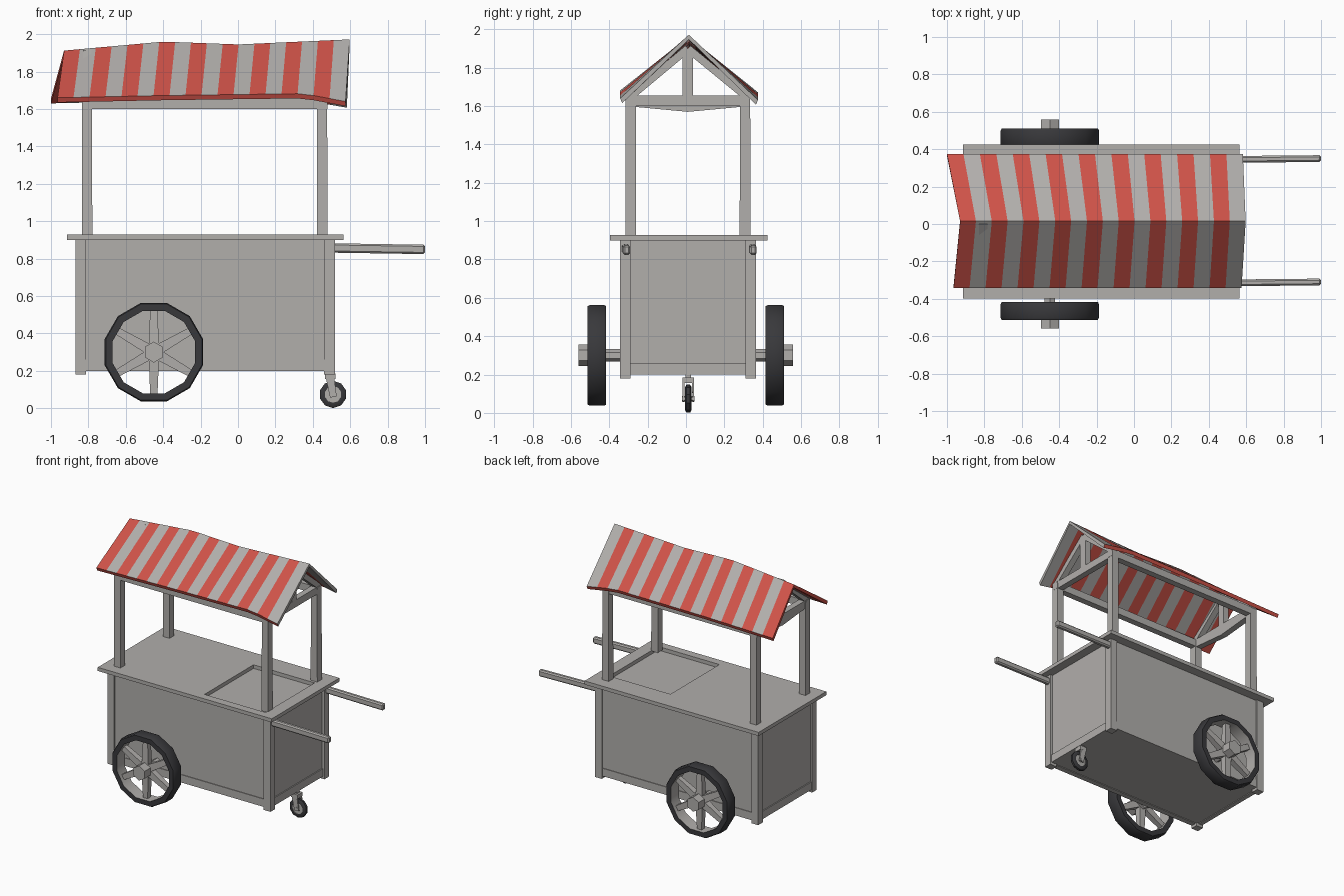
import bpy, bmesh, math
from mathutils import Vector, Matrix

if "Cube" in bpy.data.objects:
    bpy.data.objects.remove(bpy.data.objects["Cube"])


def material(name, r, g, b):
    m = bpy.data.materials.new(name)
    m.use_nodes = True
    m.diffuse_color = (r, g, b, 1)
    m.node_tree.nodes["Principled BSDF"].inputs["Base Color"].default_value = (r, g, b, 1)
    return m


WOOD = material("pale_grey_wood", 0.44, 0.425, 0.41)
RED = material("awning_red", 0.62, 0.085, 0.065)
RUBBER = material("dark_rubber", 0.04, 0.04, 0.044)


def finish(name, bm, *mats):
    bmesh.ops.recalc_face_normals(bm, faces=bm.faces)
    mesh = bpy.data.meshes.new(name)
    bm.to_mesh(mesh)
    bm.free()
    for m in mats:
        mesh.materials.append(m)
    ob = bpy.data.objects.new(name, mesh)
    bpy.context.collection.objects.link(ob)
    return ob


def box(name, x, y, z, mat=WOOD):
    """Box from (low, high) pairs."""
    bm = bmesh.new()
    bmesh.ops.create_cube(bm, size=1)
    for v in bm.verts:
        v.co = [a + (b - a) * (c + 0.5) for (a, b), c in zip((x, y, z), v.co)]
    return finish(name, bm, mat)


def bar(name, start, end, wide, deep, taper=1.0, mat=WOOD):
    """Square bar between two points; wide is measured along y where possible."""
    start, end = Vector(start), Vector(end)
    along = (end - start).normalized()
    side = Vector((0, 1, 0)) if abs(along.y) < 0.5 else Vector((1, 0, 0))
    other = along.cross(side).normalized()
    bm = bmesh.new()
    bmesh.ops.create_cube(bm, size=1)
    for v in bm.verts:
        a, b, c = v.co
        k = taper if c > 0 else 1
        v.co = start.lerp(end, c + 0.5) + side * a * wide * k + other * b * deep * k
    return finish(name, bm, mat)


def cylinder_y(name, x, z, y, radius, sides, mat=WOOD):
    bm = bmesh.new()
    bmesh.ops.create_cone(bm, cap_ends=True, segments=sides, radius1=radius,
                          radius2=radius, depth=abs(y[1] - y[0]))
    turn = Matrix.Rotation(math.pi / 2, 4, 'X')
    bm.transform(Matrix.Translation((x, sum(y) / 2, z)) @ turn)
    return finish(name, bm, mat)


def ring(name, x, y, z, profile, sides, inner_edge):
    """Lathe a closed (radius, offset) profile about the y axis."""
    bm = bmesh.new()
    loops = []
    for i in range(sides):
        a = math.tau * (i + 0.5) / sides
        loops.append([bm.verts.new((x + r * math.cos(a), y + o, z + r * math.sin(a)))
                      for r, o in profile])
    n = len(profile)
    for i in range(sides):
        p, q = loops[i], loops[(i + 1) % sides]
        for j in range(n):
            k = (j + 1) % n
            f = bm.faces.new((p[j], p[k], q[k], q[j]))
            f.material_index = int(j == inner_edge)
    ob = finish(name, bm, RUBBER, WOOD)
    bpy.ops.object.select_all(action='DESELECT')
    ob.select_set(True)
    bpy.context.view_layer.objects.active = ob
    bpy.ops.object.shade_smooth_by_angle(angle=math.radians(35))
    return ob


# Cabinet: core box, corner posts and bottom rails
box("cabinet", (-0.855, 0.498), (-0.335, 0.355), (0.205, 0.9))
for end, x in (("right", (-0.87, -0.812)), ("left", (0.46, 0.518))):
    for face, y in (("front", (-0.345, -0.29)), ("back", (0.31, 0.366))):
        box(f"cabinet_post_{face}_{end}", x, y, (0.18, 0.9))
for face, y in (("front", (-0.34, -0.3)), ("back", (0.32, 0.36))):
    box(f"bottom_rail_{face}", (-0.82, 0.47), y, (0.2, 0.26))
for end, x in (("right", (-0.863, -0.83)), ("left", (0.47, 0.506))):
    box(f"bottom_rail_{end}", x, (-0.3, 0.32), (0.2, 0.26))

# Countertop with an open well
bm = bmesh.new()
xs, ys = (-0.915, -0.05, 0.47, 0.565), (-0.397, -0.335, 0.26, 0.425)
grid = [[bm.verts.new((x, y, 0.928)) for y in ys] for x in xs]
for i in range(3):
    for j in range(3):
        if (i, j) != (1, 1):
            bm.faces.new((grid[i][j], grid[i + 1][j], grid[i + 1][j + 1], grid[i][j + 1]))
counter = finish("countertop", bm, WOOD)
solid = counter.modifiers.new("thickness", 'SOLIDIFY')
solid.thickness, solid.offset = 0.028, -1

# Push handles
for face, y in (("front", -0.315), ("back", 0.345)):
    handle = bar(f"handle_{face}", (0.49, y, 0.857), (1.0, y + 0.005, 0.849), 0.036, 0.05)
    bevel = handle.modifiers.new("chamfer", 'BEVEL')
    bevel.width, bevel.segments = 0.009, 1

# Canopy posts, eave beams and end trusses
for face, y in (("front", -0.288), ("back", 0.308)):
    for end, x in (("right", -0.807), ("left", 0.45)):
        bar(f"canopy_post_{face}_{end}", (x, y, 0.92), (x, y, 1.64), 0.056, 0.056, 0.96)
    box(f"eave_beam_{face}", (-0.835, 0.478), (y - 0.024, y + 0.024), (1.6, 1.655))
for end, x in (("right", -0.807), ("left", 0.45)):
    bm = bmesh.new()
    sag = 0.03 if end == "right" else 0
    outline = [(-0.31, 1.6), (0.01, 1.6 - sag), (0.33, 1.6), (0.33, 1.655), (-0.31, 1.655)]
    face = bm.faces.new([bm.verts.new((x - 0.023, y, z)) for y, z in outline])
    extruded = bmesh.ops.extrude_face_region(bm, geom=[face])["geom"]
    bmesh.ops.translate(bm, vec=(0.046, 0, 0),
                        verts=[g for g in extruded if isinstance(g, bmesh.types.BMVert)])
    finish(f"cross_beam_{end}", bm, WOOD)
    bar(f"king_post_{end}", (x, 0.008, 1.65), (x, 0.008, 1.9), 0.055, 0.046)
    for side, y in (("front", -0.3), ("back", 0.325)):
        bar(f"rafter_{side}_{end}", (x, y, 1.642), (x, 0.01, 1.9), 0.046, 0.04)


# Striped awning roof with a gently wavy ridge and eaves
def along(points, t):
    """Point on a polyline of (x, z) at fraction t of its x range."""
    x = points[0][0] + t * (points[-1][0] - points[0][0])
    for (x0, z0), (x1, z1) in zip(points, points[1:]):
        if x <= x1 + 1e-6:
            return x, z0 + (z1 - z0) * (x - x0) / (x1 - x0)
    return points[-1]


STRIPES = 18
EDGES = (
    (-0.343, [(-0.965, 1.66), (-0.4, 1.672), (0.35, 1.682), (0.575, 1.64)]),
    (0.015, [(-0.93, 1.912), (-0.4, 1.96), (0.0, 1.945), (0.597, 1.972)]),
    (0.375, [(-1.0, 1.655), (-0.4, 1.668), (0.35, 1.672), (0.582, 1.632)]),
)
bm = bmesh.new()
columns = []
for i in range(STRIPES + 1):
    top, under = [], []
    for k, (y, line) in enumerate(EDGES):
        x, z = along(line, i / STRIPES)
        top.append(bm.verts.new((x, y, z)))
        under.append(bm.verts.new((x, y + (0.01, 0, -0.01)[k], z - 0.025)))
    columns.append(top + under[::-1])
for i in range(STRIPES):
    p, q = columns[i], columns[i + 1]
    for j in range(6):
        k = (j + 1) % 6
        f = bm.faces.new((p[j], p[k], q[k], q[j]))
        f.material_index = int(i % 2 == 0 or j in (2, 5))  # eave edges are red
for c, colour in ((columns[0], 1), (columns[-1], 0)):
    for quad in ((0, 1, 4, 5), (1, 2, 3, 4)):
        bm.faces.new([c[j] for j in quad]).material_index = colour
finish("awning_roof", bm, WOOD, RED)

# Large spoked wheels
WX, WZ = -0.45, 0.3
TYRE = [(0.266, -0.048), (0.272, -0.036), (0.272, 0.036), (0.266, 0.048),
        (0.228, 0.048), (0.228, -0.048)]
for face, s, y in (("front", -1, -0.465), ("back", 1, 0.463)):
    ring(f"wheel_tyre_{face}", WX, y, WZ, TYRE, 12, 4)
    cylinder_y(f"wheel_hub_{face}", WX, WZ, (y - 0.045 * s, y + 0.095 * s), 0.056, 6)
    cylinder_y(f"wheel_axle_{face}", WX, WZ, (s * 0.3, y), 0.032, 6)
    for i in range(6):
        a = math.pi / 2 + math.tau * i / 6
        d = Vector((math.cos(a), 0, math.sin(a)))
        hub = Vector((WX, y, WZ))
        bar(f"wheel_spoke_{face}_{i + 1}", hub + d * 0.03, hub + d * 0.235, 0.05, 0.055, 0.7)

# Swivel caster under the handle end
CY = 0.012
ring("caster_tyre", 0.508, CY, 0.074, [(0.06, -0.017), (0.073, -0.009), (0.073, 0.009),
                                       (0.06, 0.017), (0.045, 0.017), (0.045, -0.017)], 10, 4)
cylinder_y("caster_disc", 0.508, 0.074, (CY - 0.012, CY + 0.012), 0.048, 10)
cylinder_y("caster_axle", 0.508, 0.074, (CY - 0.032, CY + 0.032), 0.014, 6)
for side, y in (("front", CY - 0.025), ("back", CY + 0.025)):
    bar(f"caster_fork_{side}", (0.49, y, 0.175), (0.51, y, 0.06), 0.01, 0.045, 0.8)
box("caster_bridge", (0.465, 0.52), (CY - 0.03, CY + 0.03), (0.155, 0.185))
box("caster_stem", (0.475, 0.505), (CY - 0.015, CY + 0.015), (0.18, 0.215))
